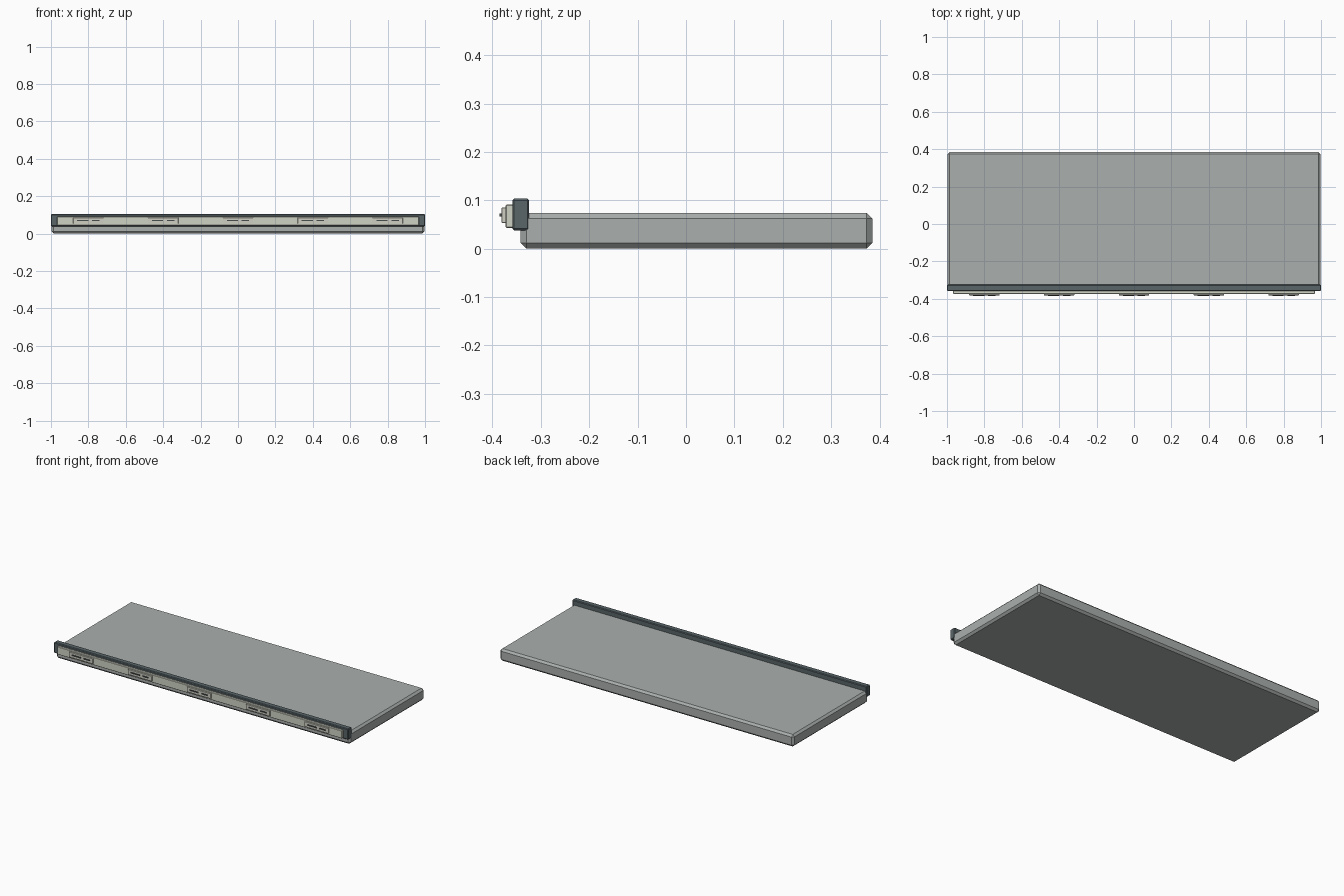
import bpy

if "Cube" in bpy.data.objects:
    bpy.data.objects.remove(bpy.data.objects["Cube"])


def material(name, rgb):
    m = bpy.data.materials.new(name)
    m.diffuse_color = (*rgb, 1.0)
    m.use_nodes = True
    m.node_tree.nodes["Principled BSDF"].inputs["Base Color"].default_value = m.diffuse_color
    return m


shelf_grey = material("shelf grey", (0.40, 0.43, 0.42))
slate = material("dark slate", (0.10, 0.13, 0.14))
cream = material("pale strip", (0.62, 0.65, 0.55))
tag_paper = material("tag paper", (0.62, 0.62, 0.55))
ink = material("dark ink", (0.06, 0.07, 0.07))


def box(name, x, y, z, mat, bevel=0.0):
    """Box from (min, max) ranges with an optional flat chamfer."""
    bpy.ops.mesh.primitive_cube_add(size=1, location=[sum(r) / 2 for r in (x, y, z)])
    ob = bpy.context.object
    ob.name = name
    ob.scale = [r[1] - r[0] for r in (x, y, z)]
    bpy.ops.object.transform_apply(location=False, rotation=False, scale=True)
    ob.data.materials.append(mat)
    if bevel:
        mod = ob.modifiers.new("chamfer", "BEVEL")
        mod.width = bevel
        mod.segments = 1
    return ob


# Shelf board and raised front rail
box("shelf_board", (-0.998, 0.998), (-0.342, 0.385), (0, 0.074), shelf_grey, 0.012)
box("front_rail", (-1, 1), (-0.359, -0.324), (0.038, 0.104), slate, 0.004)

# Label strip on the rail
box("label_strip", (-0.967, 0.967), (-0.373, -0.357), (0.043, 0.091), cream, 0.002)

# Tags with two printed dashes each
for i in range(5):
    cx = -0.8 + 0.4 * i
    box(f"price_tag_{i}", (cx - 0.081, cx + 0.081), (-0.381, -0.372),
        (0.053, 0.085), tag_paper, 0.001)
    for side, (a, b) in (("left", (-0.06, 0.0)), ("right", (0.02, 0.06))):
        box(f"tag_dash_{side}_{i}", (cx + a, cx + b), (-0.385, -0.380),
            (0.066, 0.073), ink)
